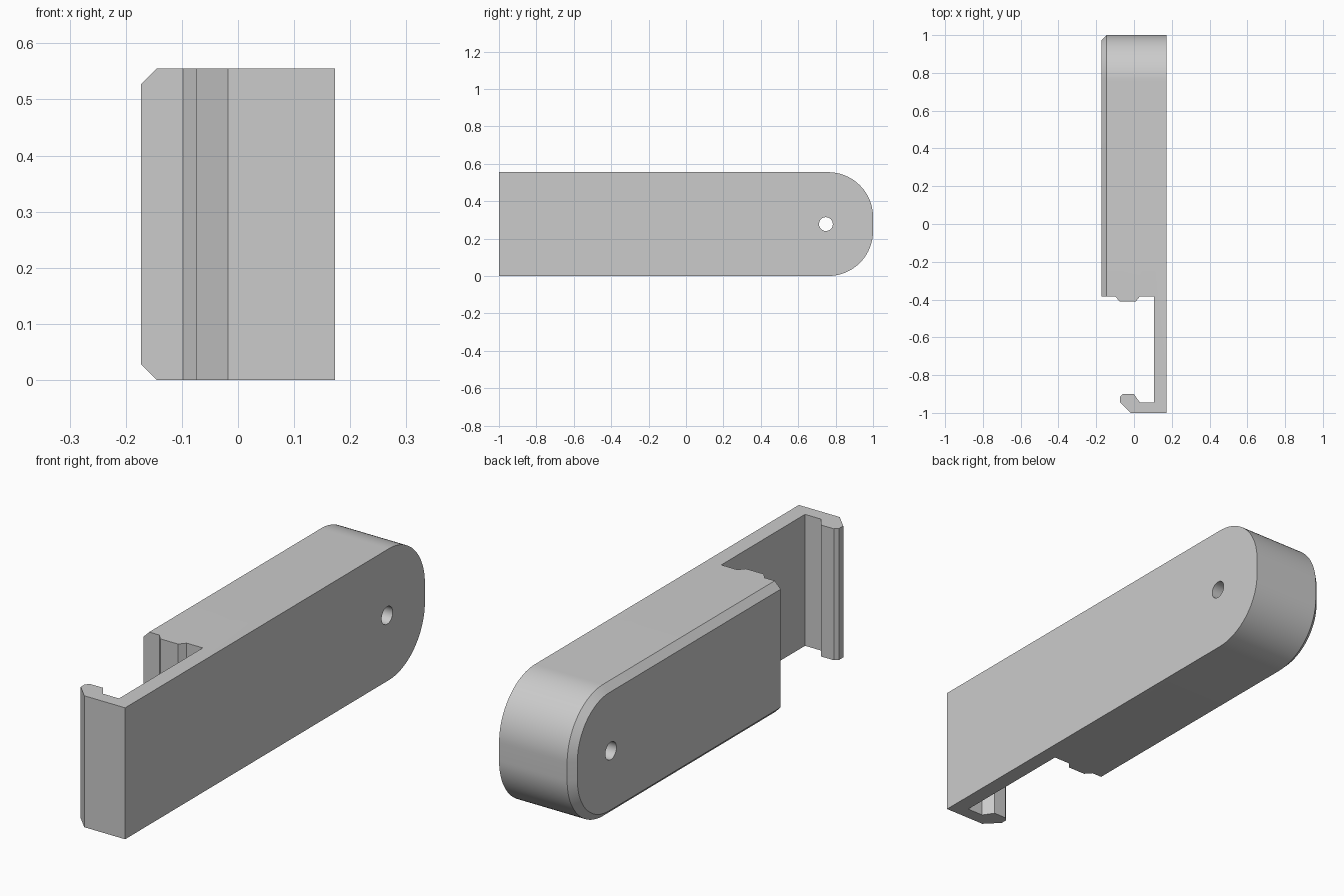
import bpy
import bmesh
from math import sin, cos, pi, radians

cube = bpy.data.objects.get("Cube")
if cube:
    bpy.data.objects.remove(cube, do_unlink=True)

HALF_W = 0.173      # half thickness along x
HEIGHT = 0.555
RADIUS = 0.24       # corner radius of the rounded back end
CHAMFER = 0.028

grey = bpy.data.materials.new("light grey")
grey.use_nodes = True
grey.diffuse_color = (0.6, 0.6, 0.6, 1)
grey.node_tree.nodes["Principled BSDF"].inputs["Base Color"].default_value = (0.6, 0.6, 0.6, 1)


def loft(name, rings):
    """Closed solid through matching rings of points."""
    bm = bmesh.new()
    loops = [[bm.verts.new(p) for p in ring] for ring in rings]
    n = len(loops[0])
    for a, b in zip(loops, loops[1:]):
        for i in range(n):
            j = (i + 1) % n
            bm.faces.new((a[i], a[j], b[j], b[i]))
    bm.faces.new(loops[0])
    bm.faces.new(loops[-1])
    bmesh.ops.recalc_face_normals(bm, faces=bm.faces)
    mesh = bpy.data.meshes.new(name)
    bm.to_mesh(mesh)
    bm.free()
    mesh.materials.append(grey)
    obj = bpy.data.objects.new(name, mesh)
    bpy.context.collection.objects.link(obj)
    return obj


def side_ring(x, inset, steps=24):
    """Side outline with a rounded back end, shrunk by inset."""
    pts = [(x, -1.2, HEIGHT - inset), (x, -1.2, inset)]
    r = RADIUS - inset
    for zc, start in ((RADIUS, -pi / 2), (HEIGHT - RADIUS, 0)):
        for i in range(steps + 1):
            a = start + i / steps * pi / 2
            pts.append((x, 1 - RADIUS + r * cos(a), zc + r * sin(a)))
    return pts


def combine(obj, tool, operation):
    mod = obj.modifiers.new(operation, 'BOOLEAN')
    mod.operation = operation
    mod.solver = 'EXACT'
    mod.object = tool
    bpy.context.view_layer.objects.active = obj
    bpy.ops.object.modifier_apply(modifier=mod.name)
    bpy.data.objects.remove(tool, do_unlink=True)


# Rounded bar with one chamfered side
body = loft("clip_body", [side_ring(-HALF_W, CHAMFER),
                          side_ring(-HALF_W + CHAMFER, 0),
                          side_ring(HALF_W, 0)])

# Plan outline: thick block, ridge, thin arm and hooked front lip
plan = [(-0.3, 1.2), (-0.3, -0.385), (-0.098, -0.385), (-0.075, -0.411),
        (0.008, -0.411), (0.03, -0.385), (0.105, -0.385), (0.105, -0.944),
        (0.03, -0.944), (0, -0.9), (-0.06, -0.9), (-0.075, -0.915),
        (-0.075, -0.942), (-0.018, -1), (0.3, -1), (0.3, 1.2)]
tool = loft("plan_cutter", [[(x, y, z) for x, y in plan] for z in (-0.1, 0.7)])
combine(body, tool, 'INTERSECT')

# Pivot hole through the rounded end
circle = [(0.748 + 0.037 * cos(i * pi / 16), HEIGHT / 2 + 0.037 * sin(i * pi / 16))
          for i in range(32)]
tool = loft("hole_cutter", [[(x, y, z) for y, z in circle] for x in (-0.4, 0.4)])
combine(body, tool, 'DIFFERENCE')

# Smooth the curves and keep the edges crisp
bpy.ops.object.select_all(action='DESELECT')
body.select_set(True)
bpy.context.view_layer.objects.active = body
bpy.ops.object.shade_smooth_by_angle(angle=radians(25))
